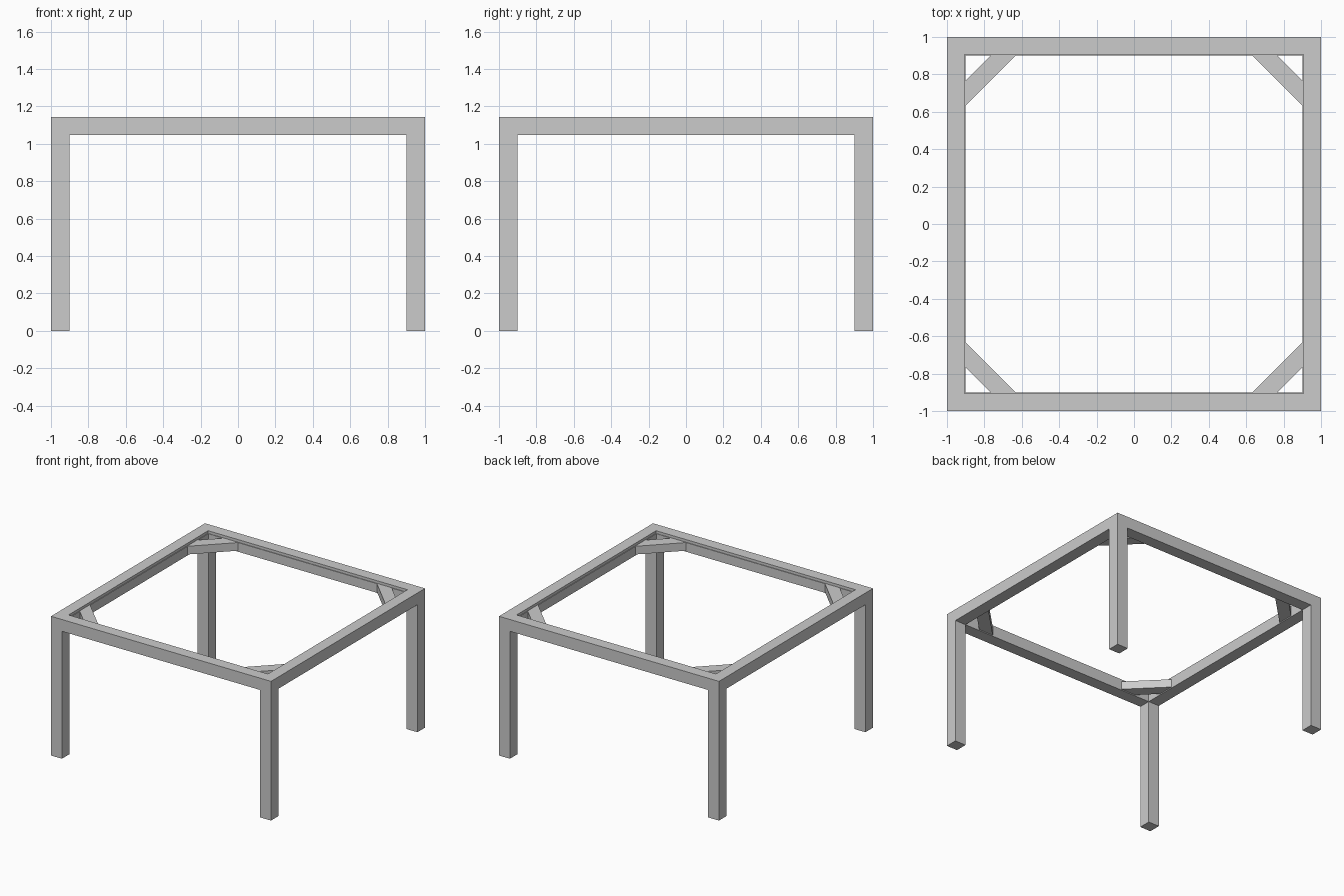
import bpy, bmesh

if "Cube" in bpy.data.objects:
    bpy.data.objects.remove(bpy.data.objects["Cube"])

TOP, UNDER, LEDGE = 1.144, 1.047, 1.122
INNER = 0.901
CORNERS = [(-1, -1), (1, -1), (1, 1), (-1, 1)]


def finish(name, bm):
    bmesh.ops.recalc_face_normals(bm, faces=bm.faces)
    mesh = bpy.data.meshes.new(name)
    bm.to_mesh(mesh)
    bm.free()
    obj = bpy.data.objects.new(name, mesh)
    bpy.context.collection.objects.link(obj)
    return obj


def prism(name, outline, z0, z1):
    bm = bmesh.new()
    face = bm.faces.new([bm.verts.new((x, y, z0)) for x, y in outline])
    ext = bmesh.ops.extrude_face_region(bm, geom=[face], use_keep_orig=True)
    verts = [v for v in ext["geom"] if isinstance(v, bmesh.types.BMVert)]
    bmesh.ops.translate(bm, verts=verts, vec=(0, 0, z1 - z0))
    return finish(name, bm)


# Top frame: rail profile with a shallow inner ledge, swept round a square
profile = [(1, UNDER), (1, TOP), (0.906, TOP), (0.906, LEDGE),
           (INNER, LEDGE), (INNER, UNDER)]
bm = bmesh.new()
rings = [[bm.verts.new((sx * r, sy * r, z)) for r, z in profile]
         for sx, sy in CORNERS]
n = len(profile)
for i in range(4):
    a, b = rings[i], rings[(i + 1) % 4]
    for j in range(n):
        k = (j + 1) % n
        bm.faces.new((a[j], a[k], b[k], b[j]))
finish("top_frame", bm)

# Legs and diagonal corner braces
leg = [(INNER, INNER), (1, INNER), (1, 1), (INNER, 1)]
brace = [(0.632, INNER), (INNER, 0.632), (INNER, 0.767), (0.767, INNER)]
for (sx, sy), label in zip(CORNERS, ("front_left", "front_right",
                                     "back_right", "back_left")):
    prism(label + "_leg", [(sx * x, sy * y) for x, y in leg], 0, UNDER)
    prism(label + "_corner_brace", [(sx * x, sy * y) for x, y in brace],
          1.055, LEDGE)
